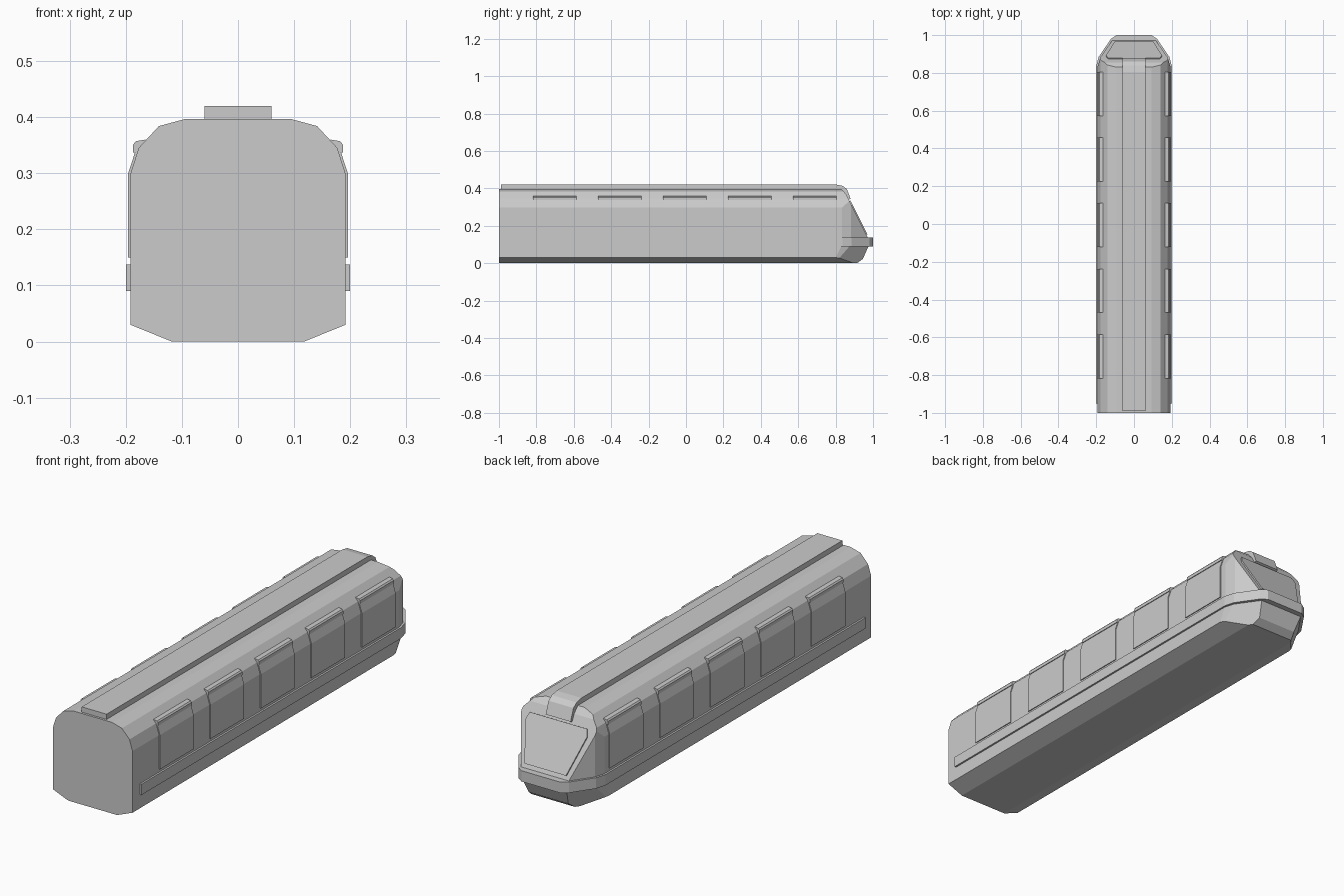
import bpy, bmesh
from mathutils import Vector

if "Cube" in bpy.data.objects:
    bpy.data.objects.remove(bpy.data.objects["Cube"])


def prism_mesh(points, sweep):
    bm = bmesh.new()
    face = bm.faces.new([bm.verts.new(p) for p in points])
    ret = bmesh.ops.extrude_face_region(bm, geom=[face], use_keep_orig=True)
    moved = [v for v in ret["geom"] if isinstance(v, bmesh.types.BMVert)]
    bmesh.ops.translate(bm, vec=sweep, verts=moved)
    bmesh.ops.recalc_face_normals(bm, faces=bm.faces)
    return bm


def finish(bm, name, mirror=False):
    bmesh.ops.recalc_face_normals(bm, faces=bm.faces)
    mesh = bpy.data.meshes.new(name)
    bm.to_mesh(mesh)
    bm.free()
    ob = bpy.data.objects.new(name, mesh)
    bpy.context.collection.objects.link(ob)
    if mirror:
        ob.modifiers.new("mirror", 'MIRROR')
    return ob


def symmetric(half):
    return half + [(-x, b) for x, b in reversed(half)]


def cut(bm, co, no):
    geom = bm.verts[:] + bm.edges[:] + bm.faces[:]
    bmesh.ops.bisect_plane(bm, geom=geom, dist=1e-6, plane_co=co,
                           plane_no=Vector(no).normalized(), clear_outer=True)
    bmesh.ops.holes_fill(bm, edges=[e for e in bm.edges if e.is_boundary], sides=0)


# Carriage body: constant section, nose shaped by plane cuts
section = symmetric([(0.118, 0), (0.192, 0.03), (0.192, 0.298), (0.177, 0.345),
                     (0.141, 0.384), (0.093, 0.397)])
body = prism_mesh([(x, -1, z) for x, z in section], (0, 2.1, 0))
cut(body, (0, 0.97, 0.14), (0, 0.24, 0.12))        # windscreen slope
cut(body, (0, 0.83, 0.397), (0, 0.027, 0.025))     # roof edge
cut(body, (0, 0.98, 0.10), (0, 0.09, -0.04))       # lower front
cut(body, (0, 0.915, 0), (0, 0.015, -0.020))       # chin
for s in (-1, 1):
    cut(body, (s * 0.192, 0.835, 0.10), (s * 0.045, 0.013, 0))
    cut(body, (s * 0.18, 0.88, 0.10), (s * 0.10, 0.07, 0))
    cut(body, (s * 0.192, 0.835, 0.10), (s * 0.045, 0.013, -0.0065))
    cut(body, (s * 0.18, 0.88, 0.10), (s * 0.10, 0.07, -0.05))
finish(body, "carriage_body")

# Bumper belt running along the sides and round the nose
belt = symmetric([(0.2, -0.95), (0.2, 0.838), (0.187, 0.885), (0.122, 0.98), (0.093, 1.0)])
finish(prism_mesh([(x, y, 0.09) for x, y in belt], (0, 0, 0.047)), "bumper_belt")

# Roof duct bending down onto the windscreen
duct = [(-0.99, 0.38), (-0.99, 0.42), (0.805, 0.42), (0.838, 0.413), (0.86, 0.397),
        (0.88, 0.345), (0.86, 0.335), (0.80, 0.38)]
finish(prism_mesh([(-0.06, y, z) for y, z in duct], (0.12, 0, 0)), "roof_duct")

# Windscreen panel laid on the nose slope
outline = symmetric([(0.10, 0.964), (0.148, 0.888), (0.138, 0.874)])
normal = Vector((0, 0.894, 0.447))
screen = [Vector((x, y, 0.14 + 2 * (0.97 - y))) - normal * 0.005 for x, y in outline]
finish(prism_mesh(screen, normal * 0.011), "windscreen")

# Side windows with a small awning above each
window = [(0.185, 0.15), (0.196, 0.15), (0.196, 0.299), (0.182, 0.342),
          (0.170, 0.342), (0.185, 0.298)]
awning = [(0.162, 0.337), (0.187, 0.337), (0.187, 0.351), (0.182, 0.357), (0.165, 0.360)]
for i in range(5):
    y0 = -0.817 + i * 0.3475
    finish(prism_mesh([(x, y0, z) for x, z in window], (0, 0.232, 0)),
           f"side_window_{i + 1}", mirror=True)
    finish(prism_mesh([(x, y0, z) for x, z in awning], (0, 0.232, 0)),
           f"window_awning_{i + 1}", mirror=True)
